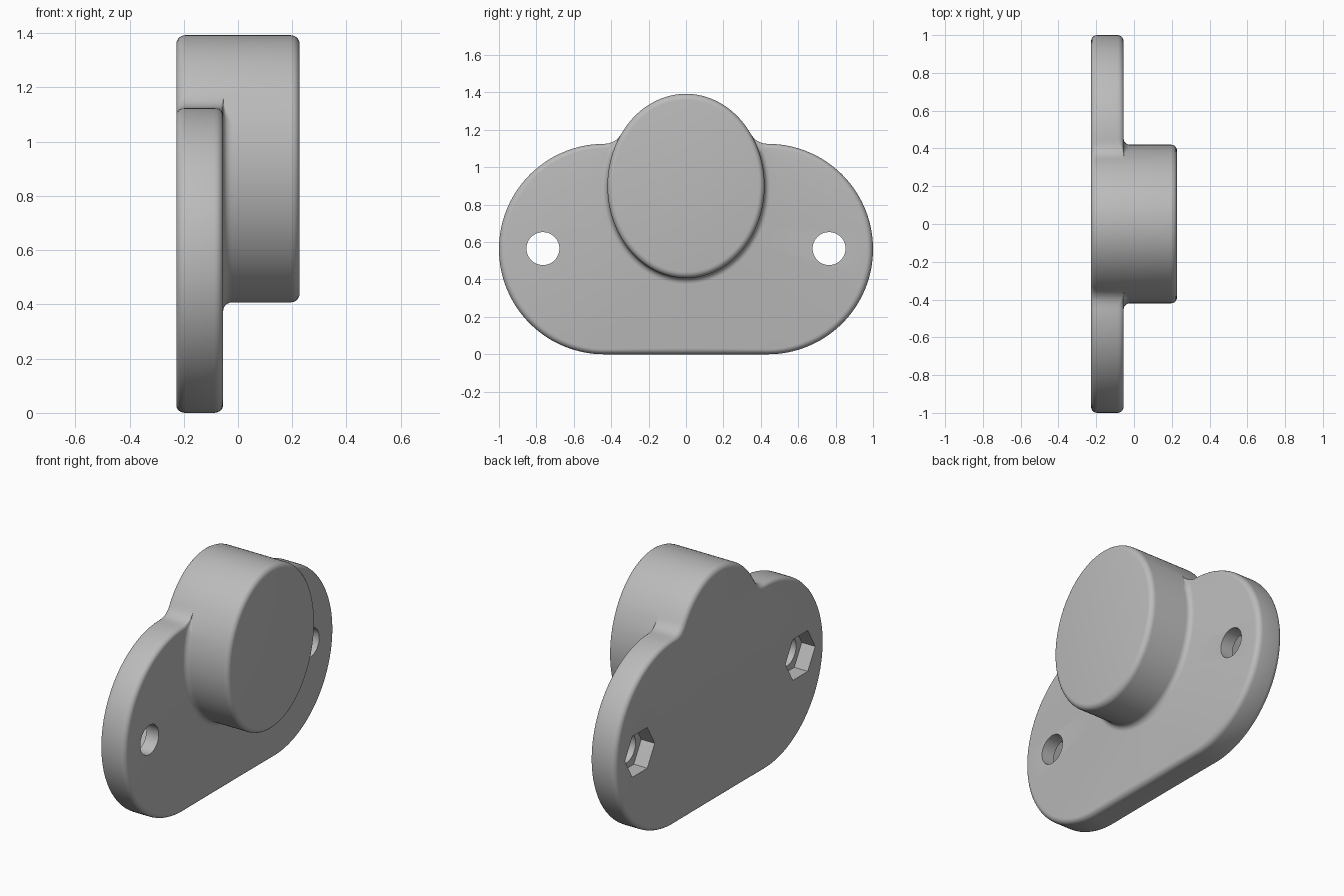
import bpy, bmesh, math

if "Cube" in bpy.data.objects:
    bpy.data.objects.remove(bpy.data.objects["Cube"])

BACK, PLATE, FRONT = -0.2275, -0.055, 0.2275   # depths along x
ORIGIN_Z = 0.72                                # hub the radial profiles fan out from
STEPS, ARC = 240, 5


def in_plate(y, z):
    return math.hypot(max(abs(y) - 0.4375, 0), z - 0.5625) < 0.5625


def in_boss(y, z):
    return (y / 0.42) ** 2 + ((z - 0.90) / 0.4925) ** 2 < 1


def reach(inside, a):
    """Distance from the hub to an outline in direction a."""
    lo, hi = 0.0, 2.0
    for _ in range(40):
        m = (lo + hi) / 2
        if inside(m * math.cos(a), ORIGIN_Z + m * math.sin(a)):
            lo = m
        else:
            hi = m
    return lo


def arc(r, x, rad, start, end):
    return [(r + rad * math.cos(t), x + rad * math.sin(t))
            for t in (math.radians(start + (end - start) * i / ARC) for i in range(ARC + 1))]


def profile(a):
    """Rounded step from back rim to boss rim, as (radius, depth) pairs."""
    p, b = reach(in_plate, a), reach(in_boss, a)
    k = 0.07
    outer = max(p, b) + max(k - abs(p - b), 0) ** 2 / (4 * k)
    e = 0.033
    f = min(e, (outer - b) / 2)
    return (arc(outer - e, BACK + e, e, -90, 0)
            + arc(outer - f, PLATE - f, f, 0, 90)
            + arc(b + f, PLATE + f, f, 270, 180)
            + arc(b - e, FRONT - e, e, 0, 90))


# Flange plate and oval boss in one filleted body
bm = bmesh.new()
cols = []
for i in range(STEPS):
    a = 2 * math.pi * i / STEPS
    cols.append([bm.verts.new((x, r * math.cos(a), ORIGIN_Z + r * math.sin(a)))
                 for r, x in profile(a)])
for i in range(STEPS):
    c, d = cols[i], cols[(i + 1) % STEPS]
    for j in range(len(c) - 1):
        bm.faces.new((c[j], d[j], d[j + 1], c[j + 1]))
bm.faces.new([c[0] for c in cols])
bm.faces.new([c[-1] for c in cols])
bmesh.ops.remove_doubles(bm, verts=bm.verts[:], dist=1e-5)
bmesh.ops.recalc_face_normals(bm, faces=bm.faces[:])
mesh = bpy.data.meshes.new("flanged_boss")
bm.to_mesh(mesh)
bm.free()
body = bpy.data.objects.new("flanged_boss", mesh)
bpy.context.collection.objects.link(body)

grey = bpy.data.materials.new("grey")
grey.diffuse_color = (0.5, 0.5, 0.5, 1)
grey.use_nodes = True
grey.node_tree.nodes["Principled BSDF"].inputs["Base Color"].default_value = grey.diffuse_color
mesh.materials.append(grey)


def cut(name, sides, radius, x0, x1, y):
    bpy.ops.mesh.primitive_cylinder_add(
        vertices=sides, radius=radius, depth=x1 - x0,
        location=((x0 + x1) / 2, y, 0.565), rotation=(0, math.pi / 2, 0))
    tool = bpy.context.object
    tool.name = name
    tool.data.materials.append(grey)
    tool.hide_render = True
    mod = body.modifiers.new(name, 'BOOLEAN')
    mod.operation, mod.solver, mod.object = 'DIFFERENCE', 'EXACT', tool
    bpy.context.view_layer.objects.active = body
    bpy.ops.object.modifier_apply(modifier=name)
    bpy.data.objects.remove(tool)


# Bolt holes with hexagonal nut pockets on the back
for side in (-1, 1):
    cut("bolt_hole", 48, 0.088, -0.4, 0.1, side * 0.765)
    cut("nut_pocket", 6, 0.142, -0.4, BACK + 0.09, side * 0.765)

bpy.ops.object.select_all(action='DESELECT')
body.select_set(True)
bpy.context.view_layer.objects.active = body
bpy.ops.object.shade_smooth_by_angle(angle=math.radians(35))
